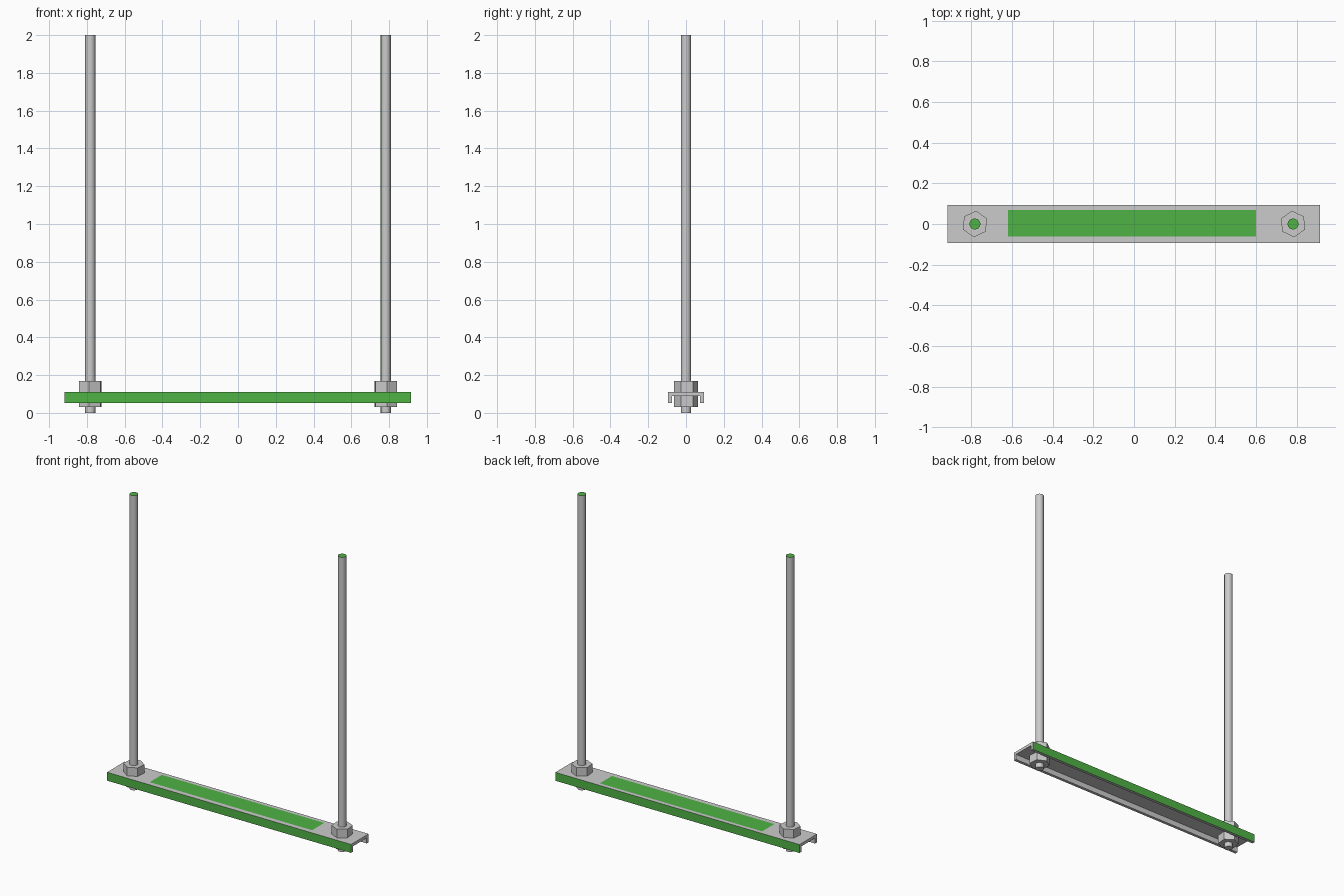
import bpy, bmesh, math

if "Cube" in bpy.data.objects:
    bpy.data.objects.remove(bpy.data.objects["Cube"])

green = bpy.data.materials.new("green_paint")
green.diffuse_color = (0.08, 0.45, 0.06, 1)
green.use_nodes = True
green.node_tree.nodes["Principled BSDF"].inputs["Base Color"].default_value = green.diffuse_color
grey = bpy.data.materials.new("plain_steel")
grey.diffuse_color = (0.8, 0.8, 0.8, 1)
grey.use_nodes = True
grey.node_tree.nodes["Principled BSDF"].inputs["Base Color"].default_value = grey.diffuse_color


def finish(bm, name, is_green):
    """Turn a bmesh into an object; is_green(centre, normal) picks painted faces."""
    bmesh.ops.recalc_face_normals(bm, faces=bm.faces[:])
    for f in bm.faces:
        f.material_index = int(is_green(f.calc_center_median(), f.normal))
    me = bpy.data.meshes.new(name)
    bm.to_mesh(me)
    bm.free()
    me.materials.append(grey)
    me.materials.append(green)
    ob = bpy.data.objects.new(name, me)
    bpy.context.collection.objects.link(ob)
    return ob


def prism(name, x, radius, z0, z1, sides, turn, is_green):
    """Upright prism with a corner at angle turn (degrees)."""
    bm = bmesh.new()
    a0 = math.radians(turn)
    ring = [bm.verts.new((x + radius * math.cos(a0 + 2 * math.pi * i / sides),
                          radius * math.sin(a0 + 2 * math.pi * i / sides), z0))
            for i in range(sides)]
    base = bm.faces.new(ring)
    top = bmesh.ops.extrude_face_region(bm, geom=[base], use_keep_orig=True)
    verts = [g for g in top["geom"] if isinstance(g, bmesh.types.BMVert)]
    bmesh.ops.translate(bm, verts=verts, vec=(0, 0, z1 - z0))
    return finish(bm, name, is_green)


# Channel: upside-down U section swept along x
W, T, Z0, Z1, X0, X1 = 0.094, 0.02, 0.053, 0.11, -0.918, 0.915
profile = [(-W, Z0), (-W, Z1), (W, Z1), (W, Z0),
           (W - T, Z0), (W - T, Z1 - T), (-W + T, Z1 - T), (-W + T, Z0)]
bm = bmesh.new()
end = bm.faces.new([bm.verts.new((X0, y, z)) for y, z in profile])
ext = bmesh.ops.extrude_face_region(bm, geom=[end], use_keep_orig=True)
bmesh.ops.translate(bm, vec=(X1 - X0, 0, 0),
                    verts=[g for g in ext["geom"] if isinstance(g, bmesh.types.BMVert)])
# Cuts that bound the painted panel on top
for co, no in (((-0.62, 0, 0), (1, 0, 0)), ((0.6, 0, 0), (1, 0, 0)),
               ((0, -0.062, 0), (0, 1, 0)), ((0, 0.068, 0), (0, 1, 0))):
    bmesh.ops.bisect_plane(bm, geom=bm.verts[:] + bm.edges[:] + bm.faces[:],
                           plane_co=co, plane_no=no)


def channel_paint(c, n):
    outer = abs(n.y) > 0.9 and abs(c.y) > W - 0.005
    panel = n.z > 0.9 and c.z > Z1 - 0.005 and -0.62 < c.x < 0.6 and -0.062 < c.y < 0.068
    return outer or panel


finish(bm, "channel", channel_paint)

# Rods and nuts at both ends
for side, s in (("left", -1), ("right", 1)):
    x = 0.782 * s

    def rod_paint(c, n, s=s):
        strip = s > 0 and abs(n.z) < 0.1 and 180 < math.degrees(math.atan2(n.y, n.x)) % 360 < 225
        return n.z > 0.9 or strip

    rod = prism(side + "_rod", x, 0.027, 0, 2, 16, 0, rod_paint)
    for p in rod.data.polygons:
        p.use_smooth = abs(p.normal.z) < 0.5
    rod.data.set_sharp_from_angle(angle=math.radians(40))
    for part, z0, z1 in (("_upper_nut", 0.11, 0.168), ("_lower_nut", 0.032, 0.09)):
        prism(side + part, x, 0.065, z0, z1, 6, 90 + 5 * s, lambda c, n: False)
